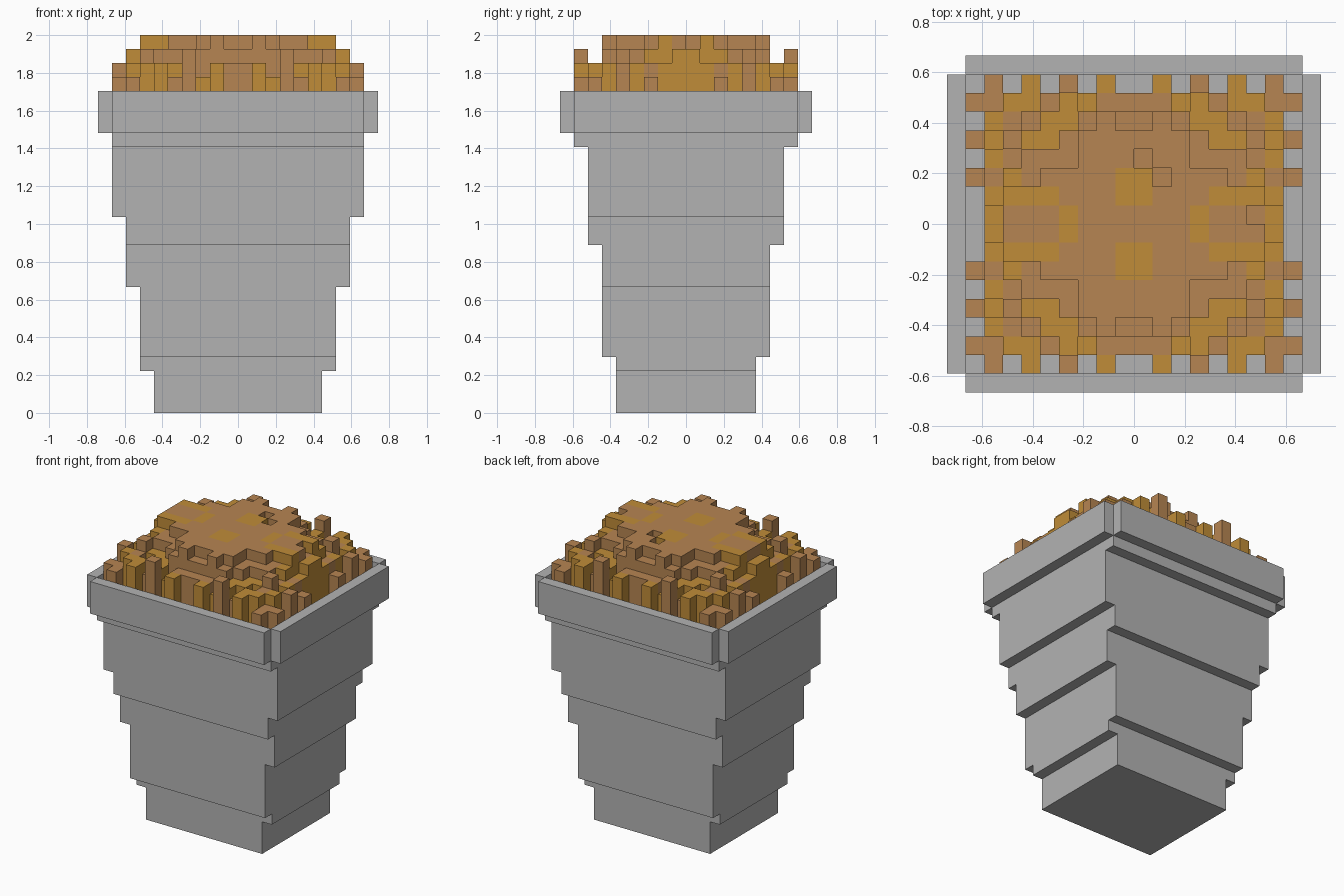
import bpy, bmesh

cube = bpy.data.objects.get("Cube")
if cube:
    bpy.data.objects.remove(cube, do_unlink=True)

U = 2 / 27  # size of one block


def material(name, rgb):
    m = bpy.data.materials.new(name)
    m.use_nodes = True
    m.diffuse_color = (*rgb, 1)
    m.node_tree.nodes["Principled BSDF"].inputs["Base Color"].default_value = (*rgb, 1)
    return m


grey = material("carton grey", (0.45, 0.45, 0.45))
brown = material("fried brown", (0.47, 0.235, 0.085))
golden = material("golden orange", (0.525, 0.265, 0.040))


def finish(name, bm, mats):
    me = bpy.data.meshes.new(name)
    bm.to_mesh(me)
    bm.free()
    for m in mats:
        me.materials.append(m)
    ob = bpy.data.objects.new(name, me)
    bpy.context.collection.objects.link(ob)
    return ob


def box(name, x0, x1, y0, y1, z0, z1):
    bm = bmesh.new()
    bmesh.ops.create_cube(bm, size=1)
    for v in bm.verts:
        v.co.x = U * (x0 if v.co.x < 0 else x1)
        v.co.y = U * (y0 if v.co.y < 0 else y1)
        v.co.z = U * (z0 if v.co.z < 0 else z1)
    return finish(name, bm, [grey])


# Carton: stepped tiers as (half width, half depth, bottom, top)
TIERS = [(6, 5, 0, 3), (7, 5, 3, 4), (7, 6, 4, 9), (8, 6, 9, 12),
         (8, 7, 12, 14), (9, 7, 14, 19), (9, 8, 19, 20)]
for n, (hx, hy, z0, z1) in enumerate(TIERS):
    box(f"carton_tier_{n + 1}", -hx, hx, -hy, hy, z0, z1)

# Rim: four plates that meet only at their corner edges
FLOOR = 20
box("rim_left", 9, 10, -8, 8, FLOOR, 23)
box("rim_right", -10, -9, -8, 8, FLOOR, 23)
box("rim_front", -9, 9, -9, -8, FLOOR, 23)
box("rim_back", -9, 9, 8, 9, FLOOR, 23)

# Fries: one quadrant, from the middle row outward; digits are heights above
# the floor, and o marks a golden block where b marks a brown one
HEIGHTS = ["777777760", "777777750", "777776654", "777666550",
           "777655645", "676554550", "554545544", "050605040"]
COLOURS = ["bbbobbbob", "obbboooob", "obbbbbobb", "bbbbbbbob",
           "bbbboobob", "bbboobbob", "bbooboobb", "bobbbobbb"]
ODD = {(0, 3): 6, (1, 2): 6, (6, 0): 6}  # a few blocks that break the symmetry


def quadrant(i, j):
    return (i if i >= 0 else -1 - i), (j if j >= 0 else -1 - j)


def height(i, j):
    a, b = quadrant(i, j)
    if a > 8 or b > 7:
        return 0
    return ODD.get((i, j), int(HEIGHTS[b][a]))


bm = bmesh.new()


def face(points, mat):
    f = bm.faces.new([bm.verts.new((x * U, y * U, (FLOOR + z) * U)) for x, y, z in points])
    f.material_index = mat


for i in range(-9, 9):
    for j in range(-8, 8):
        h = height(i, j)
        if not h:
            continue
        a, b = quadrant(i, j)
        mat = 1 if COLOURS[b][a] == "o" else 0
        corners = [(i, j), (i + 1, j), (i + 1, j + 1), (i, j + 1)]
        face([(x, y, h) for x, y in corners], mat)
        # side walls only where the neighbour is lower
        for k, (di, dj) in enumerate([(0, -1), (1, 0), (0, 1), (-1, 0)]):
            low = height(i + di, j + dj)
            if low < h:
                p, q = corners[k], corners[(k + 1) % 4]
                face([(*p, low), (*q, low), (*q, h), (*p, h)], mat)
bmesh.ops.remove_doubles(bm, verts=bm.verts, dist=1e-5)
finish("fries", bm, [brown, golden])
